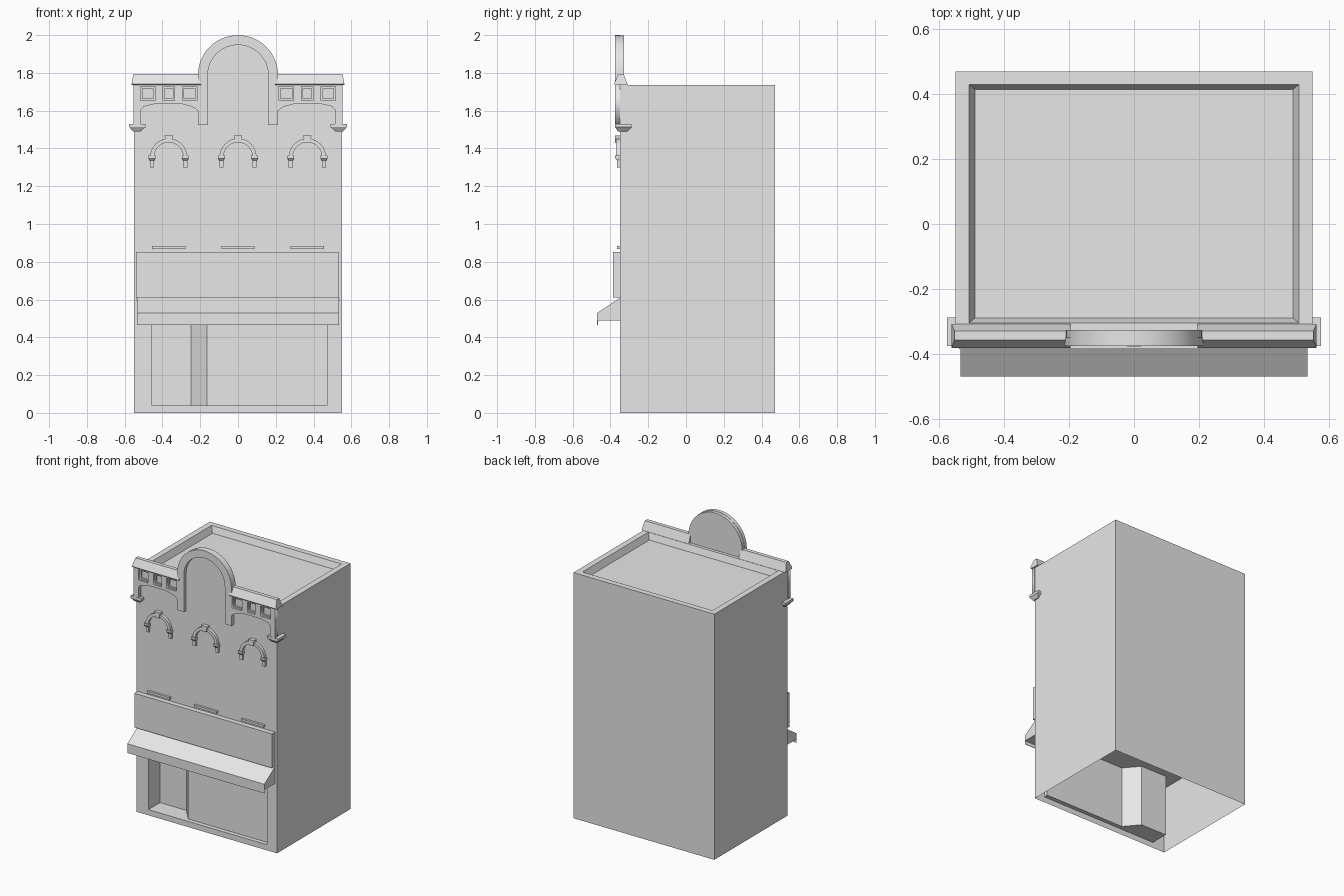
import bpy, bmesh
from math import sin, cos, pi, radians

if "Cube" in bpy.data.objects:
    bpy.data.objects.remove(bpy.data.objects["Cube"], do_unlink=True)

stone = bpy.data.materials.new("light_grey")
stone.use_nodes = True
stone.diffuse_color = (0.8, 0.8, 0.8, 1)
stone.node_tree.nodes["Principled BSDF"].inputs["Base Color"].default_value = (0.8, 0.8, 0.8, 1)

WALL = -0.35  # y of the facade


def finish(name, bm, mirror=False, recalc=True):
    bmesh.ops.remove_doubles(bm, verts=bm.verts, dist=0.0002)
    if recalc:
        bmesh.ops.recalc_face_normals(bm, faces=bm.faces)
    mesh = bpy.data.meshes.new(name)
    bm.to_mesh(mesh)
    bm.free()
    mesh.materials.clear()
    mesh.materials.append(stone)
    obj = bpy.data.objects.new(name, mesh)
    bpy.context.collection.objects.link(obj)
    if mirror:
        obj.modifiers.new("Mirror", "MIRROR")
    return obj


def ring_at(bm, rect, z):
    x0, x1, y0, y1 = rect
    return [bm.verts.new((x, y, z)) for x, y in ((x0, y0), (x1, y0), (x1, y1), (x0, y1))]


def bridge(bm, a, b):
    for i in range(len(a)):
        j = (i + 1) % len(a)
        bm.faces.new((a[i], a[j], b[j], b[i]))


def block(name, levels, mirror=False):
    """Stack of rectangles (rect, z), closed at both ends."""
    bm = bmesh.new()
    rings = [ring_at(bm, rect, z) for rect, z in levels]
    for a, b in zip(rings, rings[1:]):
        bridge(bm, a, b)
    bm.faces.new(rings[0])
    bm.faces.new(rings[-1])
    return finish(name, bm, mirror)


def box(name, x0, x1, y0, y1, z0, z1):
    return block(name, [((x0, x1, y0, y1), z0), ((x0, x1, y0, y1), z1)])


def prism(name, profile, x0, x1, taper=0.0, mirror=False):
    """Side profile of (y, z) points swept along x; the upper end may slope in."""
    bm = bmesh.new()
    top = max(z for y, z in profile)
    a = [bm.verts.new((x0, y, z)) for y, z in profile]
    b = [bm.verts.new((x1 - (taper if z == top else 0), y, z)) for y, z in profile]
    bridge(bm, a, b)
    bm.faces.new(a)
    bm.faces.new(b)
    return finish(name, bm, mirror)


def plate(name, loops, y0, y1, mirror=False):
    """Front outline with holes, (x, z) loops, given thickness from y0 to y1."""
    curve = bpy.data.curves.new(name, "CURVE")
    curve.dimensions = "2D"
    curve.fill_mode = "BOTH"
    curve.extrude = (y1 - y0) / 2
    for loop in loops:
        spline = curve.splines.new("POLY")
        spline.points.add(len(loop) - 1)
        for point, (x, z) in zip(spline.points, loop):
            point.co = (x, z, 0, 1)
        spline.use_cyclic_u = True
    helper = bpy.data.objects.new(name + "_outline", curve)
    bpy.context.collection.objects.link(helper)
    graph = bpy.context.evaluated_depsgraph_get()
    mesh = bpy.data.meshes.new_from_object(helper.evaluated_get(graph))
    bm = bmesh.new()
    bm.from_mesh(mesh)
    bpy.data.objects.remove(helper, do_unlink=True)
    bpy.data.meshes.remove(mesh)
    for v in bm.verts:
        v.co = (v.co.x, (y0 + y1) / 2 - v.co.z, v.co.y)
    return finish(name, bm, mirror)


def arc(cx, cz, r, steps=24):
    """Half circle from right to left."""
    return [(cx + r * cos(pi * i / steps), cz + r * sin(pi * i / steps)) for i in range(steps + 1)]


def rect_loop(x0, x1, z0, z1):
    return [(x0, z0), (x1, z0), (x1, z1), (x0, z1)]


# Body shell: hollow below, sunken roof with sloped kerb, opening for the shop
ROOF, SILL, HEAD = 1.735, 0.04, 0.48
LEFT, RIGHT = -0.455, 0.47
outer = (-0.55, 0.55, WALL, 0.47)
bm = bmesh.new()
base = ring_at(bm, outer, 0)
eaves = ring_at(bm, outer, ROOF)
kerb = ring_at(bm, (-0.508, 0.508, -0.305, 0.43), ROOF)
deck = ring_at(bm, (-0.49, 0.49, -0.29, 0.415), ROOF - 0.045)
for i in range(1, 4):
    j = (i + 1) % 4
    bm.faces.new((base[i], base[j], eaves[j], eaves[i]))
bridge(bm, eaves, kerb)
bridge(bm, kerb, deck)
bm.faces.new(deck)
hole = [bm.verts.new((x, WALL, z)) for x, z in rect_loop(LEFT, RIGHT, SILL, HEAD)]
bridge(bm, [base[0], base[1], eaves[1], eaves[0]], hole)
finish("building_body", bm)

# Shopfront: display window beside a deep doorway with a splayed cheek
plan = [(LEFT, WALL), (LEFT, -0.22), (-0.25, -0.22), (-0.165, -0.32), (RIGHT, -0.32), (RIGHT, WALL)]
bm = bmesh.new()
low = [bm.verts.new((x, y, SILL)) for x, y in plan]
high = [bm.verts.new((x, y, HEAD)) for x, y in plan]
for i in range(len(plan) - 1):
    bm.faces.new((low[i], low[i + 1], high[i + 1], high[i]))
bm.faces.new(low)
finish("shopfront", bm)

# Ceiling of the ground floor
bm = bmesh.new()
bm.faces.new(reversed(ring_at(bm, outer, HEAD)))
finish("ground_floor_ceiling", bm, recalc=False)

# Awning with hanging flap, and sign board
prism("awning", [(WALL, 0.61), (-0.47, 0.53), (-0.47, 0.49), (WALL, 0.49)], -0.535, 0.535)
box("awning_flap", -0.535, 0.535, -0.47, -0.467, 0.465, 0.53)
box("sign_board", -0.54, 0.535, -0.386, WALL, 0.612, 0.853)

# Upper windows: sill, arch moulding, keystone, capitals and feet
smooth = []
SPRING = 1.355
for label, cx in (("right", -0.367), ("middle", 0), ("left", 0.367)):
    box(label + "_window_sill", cx - 0.088, cx + 0.088, -0.365, WALL, 0.868, 0.884)
    ring = arc(cx, SPRING, 0.098, 16) + arc(cx, SPRING, 0.077, 16)[::-1]
    smooth.append(plate(label + "_window_arch", [ring], -0.37, WALL))
    block(label + "_keystone", [((cx - 0.014, cx + 0.014, -0.377, WALL), 1.428),
                                ((cx - 0.022, cx + 0.022, -0.377, WALL), 1.468)])
    for side in (-1, 1):
        fx = cx + side * 0.088
        box(label + "_arch_foot", fx - 0.011, fx + 0.011, -0.364, WALL, 1.3, 1.34)
        block(label + "_arch_capital", [((fx - 0.011, fx + 0.011, -0.364, WALL), 1.335),
                                        ((fx - 0.018, fx + 0.018, -0.375, WALL), 1.348),
                                        ((fx - 0.018, fx + 0.018, -0.375, WALL), 1.362)])

# Frieze with three square panels on each side
windows = [(0.217, 0.295), (0.335, 0.397), (0.44, 0.515)]
outline = [(0.2, 1.74), (0.553, 1.74), (0.553, 1.53), (0.513, 1.53), (0.513, 1.605), (0.498, 1.622),
           (0.44, 1.636), (0.3, 1.636), (0.24, 1.62), (0.2, 1.59)]
plate("frieze", [outline] + [rect_loop(a, b, 1.655, 1.727) for a, b in windows], -0.375, WALL, True)
plate("frieze_panel_frames", [rect_loop(0.21, 0.52, 1.65, 1.732)]
      + [rect_loop(a + 0.009, b - 0.009, 1.664, 1.718) for a, b in windows], -0.362, WALL, True)

# Cornice and end corbels
prism("cornice", [(-0.382, 1.742), (-0.357, 1.795), (-0.33, 1.795), (-0.308, ROOF), (-0.375, ROOF)],
      0.195, 0.563, 0.01, True)
block("end_corbel", [((0.515, 0.556, -0.36, -0.31), 1.49), ((0.49, 0.576, -0.376, -0.288), 1.513),
                     ((0.49, 0.576, -0.376, -0.288), 1.53)], True)

# Round gable: back disc and raised arched frame running down into pilasters
CROWN = 1.788
disc = arc(0, CROWN, 0.21) + [(-0.21, ROOF), (0.21, ROOF)]
smooth.append(plate("gable_disc", [disc], WALL, -0.327))
frame = ([(0.212, 1.525)] + arc(0, CROWN, 0.212) + [(-0.212, 1.525), (-0.16, 1.525)]
         + arc(0, CROWN, 0.16)[::-1] + [(0.16, 1.525)])
smooth.append(plate("gable_frame", [frame], -0.376, WALL))

# Soft shading on the round parts
bpy.ops.object.select_all(action="DESELECT")
for obj in smooth:
    obj.select_set(True)
bpy.context.view_layer.objects.active = smooth[0]
bpy.ops.object.shade_smooth_by_angle(angle=radians(30))
